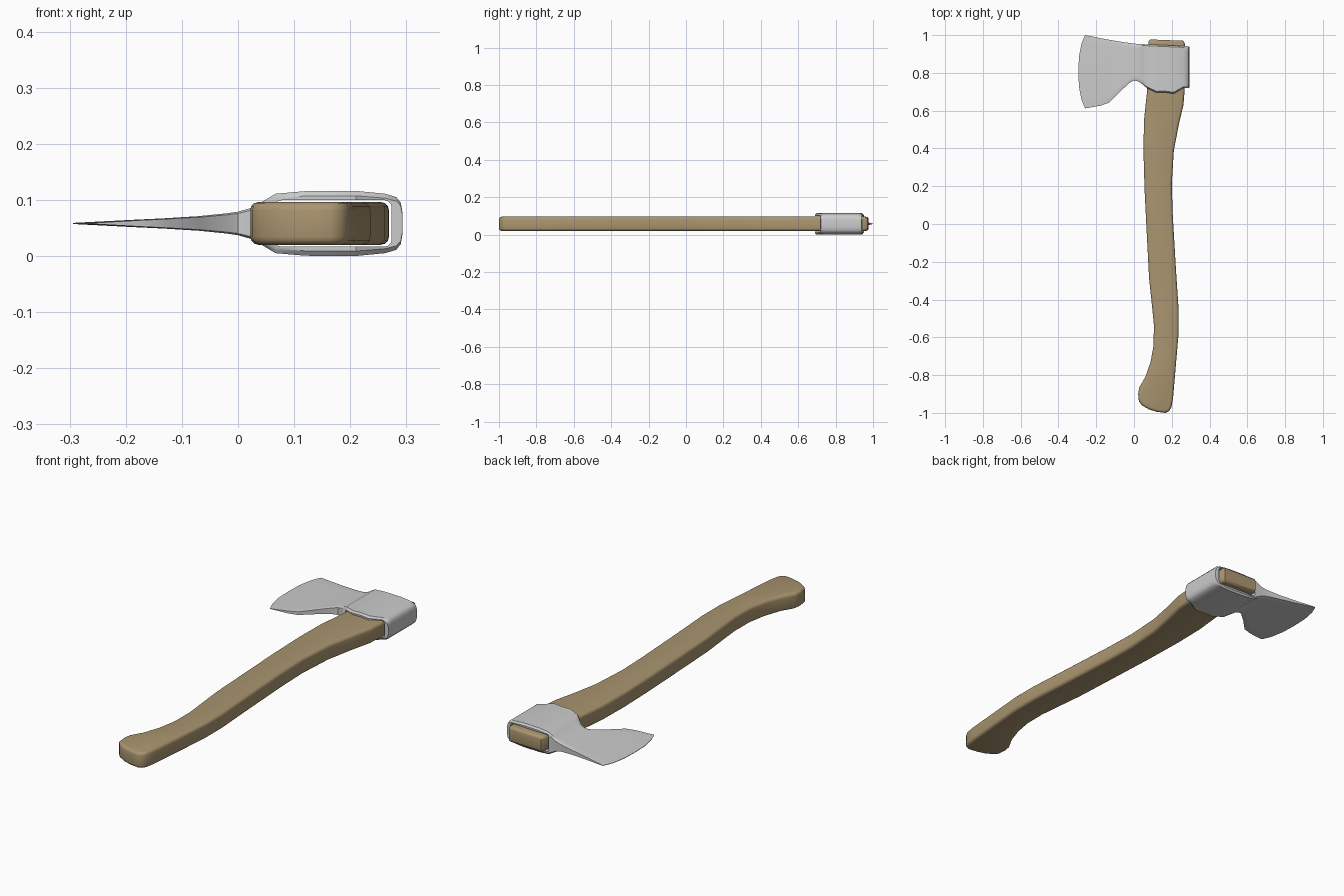
import bpy, bmesh
from math import radians

if "Cube" in bpy.data.objects:
    bpy.data.objects.remove(bpy.data.objects["Cube"])

ZC = 0.058  # mid-plane height


def material(name, rgb):
    m = bpy.data.materials.new(name)
    m.diffuse_color = (*rgb, 1)
    m.use_nodes = True
    m.node_tree.nodes["Principled BSDF"].inputs["Base Color"].default_value = m.diffuse_color
    return m


def finish(name, bm, angle=35):
    bmesh.ops.recalc_face_normals(bm, faces=bm.faces)
    me = bpy.data.meshes.new(name)
    bm.to_mesh(me)
    bm.free()
    ob = bpy.data.objects.new(name, me)
    bpy.context.collection.objects.link(ob)
    bpy.ops.object.select_all(action='DESELECT')
    ob.select_set(True)
    bpy.context.view_layer.objects.active = ob
    bpy.ops.object.shade_smooth_by_angle(angle=radians(angle))
    return ob


def slab(outline, half, bevel):
    """Outline in plan, extruded about the mid-plane, with rounded rims."""
    bm = bmesh.new()
    face = bm.faces.new([bm.verts.new((x, y, ZC - half)) for x, y in outline])
    up = bmesh.ops.extrude_face_region(bm, geom=[face])['geom']
    for v in up:
        if isinstance(v, bmesh.types.BMVert):
            v.co.z = ZC + half
    bm.normal_update()
    rims = [e for e in bm.edges if abs(e.verts[0].co.z - e.verts[1].co.z) < 1e-6]
    bmesh.ops.bevel(bm, geom=rims, offset=bevel, segments=3, profile=0.5,
                    affect='EDGES', clamp_overlap=True)
    return bm


# handle: curved plan outline, foot to the end that pokes through the head
left = [(.076, .965), (.07, .71), (.053, .55), (.05, .39), (.056, .18), (.068, -.06),
        (.08, -.29), (.095, -.43), (.105, -.53), (.104, -.64), (.088, -.73), (.06, -.81),
        (.028, -.865), (.022, -.9), (.026, -.94), (.042, -.96), (.08, -.982), (.12, -.994)]
right = [(.165, -1), (.185, -.992), (.198, -.97), (.207, -.92), (.224, -.72), (.236, -.58),
         (.236, -.45), (.222, -.24), (.205, .05), (.2, .21), (.211, .39), (.238, .53),
         (.262, .63), (.268, .71), (.269, .955), (.262, .97), (.085, .977)]
handle = finish("handle", slab(left + right, .038, .014), 40)
handle.data.materials.append(material("wood", (.40, .30, .16)))

# axe head: sections lofted along x -> (x, y low, y high, half thickness, forward bulge)
stations = [(-.258, .612, 1.0, .001, .036), (-.175, .627, .983, .0065, .012),
            (-.13, .643, .975, .009, .004), (-.07, .705, .965, .013, 0),
            (-.02, .75, .958, .018, 0), (0, .76, .955, .021, 0),
            (.025, .754, .953, .028, 0), (.047, .738, .952, .041, 0),
            (.067, .72, .951, .053, 0), (.12, .695, .949, .0575, 0),
            (.16, .697, .947, .058, 0), (.21, .69, .945, .058, 0),
            (.262, .72, .942, .053, 0), (.282, .72, .941, .047, 0),
            (.29, .72, .94, .037, 0), (.293, .722, .939, .02, 0)]
across = [(0, .85), (.03, 1), (.12, 1), (.3, 1), (.5, 1), (.7, 1), (.88, 1), (.97, 1), (1, .85)]
bm = bmesh.new()
rings = []
for x, lo, hi, h, bulge in stations:
    ring = []
    for side, row in ((1, across), (-1, across[::-1])):
        for t, f in row:
            bx = x - bulge * (1 - abs(2 * t - 1) ** 3)
            ring.append(bm.verts.new((bx, lo + (hi - lo) * t, ZC + side * h * f)))
    rings.append(ring)
n = len(rings[0])
for a, b in zip(rings, rings[1:]):
    for i in range(n):
        j = (i + 1) % n
        bm.faces.new((a[i], a[j], b[j], b[i]))
for ring in (rings[0], rings[-1]):
    for i in range(n // 2 - 1):
        bm.faces.new((ring[i], ring[i + 1], ring[n - 2 - i], ring[n - 1 - i]))
head = finish("axe_head", bm)

# eye: rounded hole through the head for the handle
cut_bm = bmesh.new()
bmesh.ops.create_cube(cut_bm, size=1)
for v in cut_bm.verts:
    v.co = (.1695 + v.co.x * .209, .8 + v.co.y, ZC + v.co.z * .083)
bmesh.ops.bevel(cut_bm, geom=[e for e in cut_bm.edges
                              if abs(e.verts[0].co.y - e.verts[1].co.y) > .5],
                offset=.013, segments=3, profile=.5, affect='EDGES')
cutter = finish("eye_cutter", cut_bm)
cutter.hide_render = True
bpy.context.view_layer.objects.active = head
mod = head.modifiers.new("eye", 'BOOLEAN')
mod.operation = 'DIFFERENCE'
mod.solver = 'EXACT'
mod.object = cutter
bpy.ops.object.modifier_move_to_index(modifier="eye", index=0)
bpy.ops.object.modifier_apply(modifier="eye")
bpy.data.objects.remove(cutter)
bpy.ops.object.select_all(action='DESELECT')
head.select_set(True)
bpy.ops.object.shade_smooth_by_angle(angle=radians(35))
